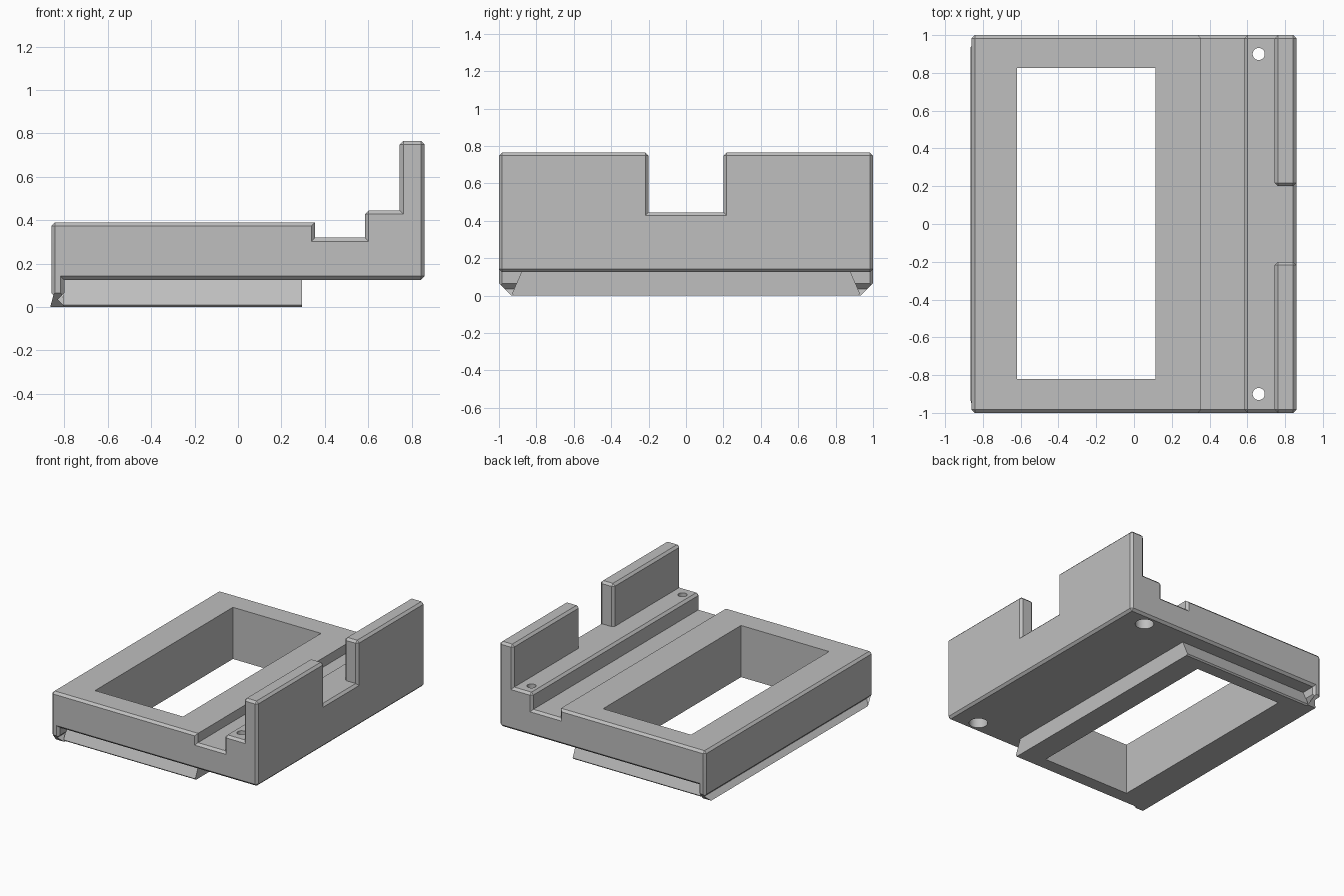
import bpy, bmesh, math
from mathutils import Vector

if "Cube" in bpy.data.objects:
    bpy.data.objects.remove(bpy.data.objects["Cube"])

grey = bpy.data.materials.new("light_grey")
grey.use_nodes = True
grey.diffuse_color = (0.52, 0.52, 0.52, 1)
grey.node_tree.nodes["Principled BSDF"].inputs["Base Color"].default_value = grey.diffuse_color


def finish(bm, name):
    bmesh.ops.recalc_face_normals(bm, faces=bm.faces)
    mesh = bpy.data.meshes.new(name)
    bm.to_mesh(mesh)
    bm.free()
    obj = bpy.data.objects.new(name, mesh)
    bpy.context.collection.objects.link(obj)
    mesh.materials.append(grey)
    return obj


def loft(bm, rings):
    """Join equal point rings with quads and cap both ends."""
    rings = [[bm.verts.new(p) for p in ring] for ring in rings]
    n = len(rings[0])
    rows = [[bm.faces.new((a[i], a[(i + 1) % n], b[(i + 1) % n], b[i])) for i in range(n)]
            for a, b in zip(rings, rings[1:])]
    bm.faces.new(rings[0])
    bm.faces.new(rings[-1])
    bmesh.ops.recalc_face_normals(bm, faces=bm.faces)
    return rows


def cylinder(name, x, y, z0, z1, r):
    bm = bmesh.new()
    loft(bm, [[(x + r * math.cos(a), y + r * math.sin(a), z)
               for a in (math.tau * i / 32 for i in range(32))] for z in (z0, z1)])
    return finish(bm, name)


def near(edge, x, z):
    return all(abs(v.co.x - x) < 0.002 and abs(v.co.z - z) < 0.002 for v in edge.verts)


# Stepped body with a hanging lip on one side
LEFT, RIGHT, BASE, LEDGE, WALL, TOP = -0.86, 0.86, 0.125, 0.445, 0.745, 0.765
LIP, NOTCH = -0.80, 0.2
profile = [(LEFT, 0), (LIP, 0), (LIP, BASE), (RIGHT, BASE), (RIGHT, LEDGE), (WALL, LEDGE),
           (0.585, LEDGE), (0.585, 0.32), (0.355, 0.32), (0.355, 0.39), (LEFT, 0.39)]
bm = bmesh.new()
rows = loft(bm, [[(x, y, z) for x, z in profile] for y in (-1, -NOTCH, NOTCH, 1)])

# Upright walls either side of the notch
walls = [rows[0][4], rows[2][4]]
for face in bmesh.ops.extrude_discrete_faces(bm, faces=walls)["faces"]:
    for v in face.verts:
        v.co.z = TOP
bmesh.ops.remove_doubles(bm, verts=bm.verts, dist=0.0005)
bmesh.ops.recalc_face_normals(bm, faces=bm.faces)
bmesh.ops.dissolve_limit(bm, angle_limit=0.01, verts=bm.verts, edges=bm.edges)

# Large corner chamfers on the lip, then a fine chamfer on the outer edges
corners = [e for e in bm.edges
           if all(v.co.z < 0.001 and abs(v.co.y) > 0.99 for v in e.verts)]
bmesh.ops.bevel(bm, geom=corners, offset=0.065, offset_type='OFFSET', segments=1,
                affect='EDGES', profile=0.5)
bm.normal_update()
outer = [e for e in bm.edges
         if e.is_manifold and e.is_convex and e.calc_face_angle() > math.radians(50)
         and not near(e, 0.355, 0.39) and not near(e, LIP, 0)]
bmesh.ops.bevel(bm, geom=outer, offset=0.017, offset_type='OFFSET', segments=1,
                affect='EDGES', profile=0.5)
body = finish(bm, "stepped_body")

# Dovetail slide under the body
half = [(0.92, 0), (0.93, 0.01), (0.88, BASE), (0.88, 0.16)]
section = half + [(-y, z) for y, z in reversed(half)]
bm = bmesh.new()
loft(bm, [[(x, y, z) for y, z in section] for x in (LIP - 0.005, 0.295)])
dovetail = finish(bm, "dovetail_slide")

# Cutters for the window and the screw holes
bm = bmesh.new()
loft(bm, [[(-0.62, -0.82, z), (0.115, -0.82, z), (0.115, 0.825, z), (-0.62, 0.825, z)]
          for z in (-0.2, 0.6)])
window = finish(bm, "window_cutter")
holes = []
for y in (-0.9, 0.9):
    holes.append(cylinder("screw_cutter", 0.66, y, 0, 0.6, 0.032))
    holes.append(cylinder("screw_head_cutter", 0.66, y, 0, 0.26, 0.065))


def cut(obj, cutters):
    bpy.context.view_layer.objects.active = obj
    for c in cutters:
        c.hide_render = True
        mod = obj.modifiers.new("cut", 'BOOLEAN')
        mod.operation, mod.solver, mod.object = 'DIFFERENCE', 'EXACT', c
        bpy.ops.object.modifier_apply(modifier=mod.name)


cut(body, [window] + holes)
cut(dovetail, [window])
for c in [window] + holes:
    bpy.data.objects.remove(c)

# Smooth hole walls, crisp edges elsewhere
bpy.ops.object.select_all(action='DESELECT')
for obj in (body, dovetail):
    obj.select_set(True)
bpy.context.view_layer.objects.active = body
bpy.ops.object.shade_smooth_by_angle(angle=math.radians(20))
